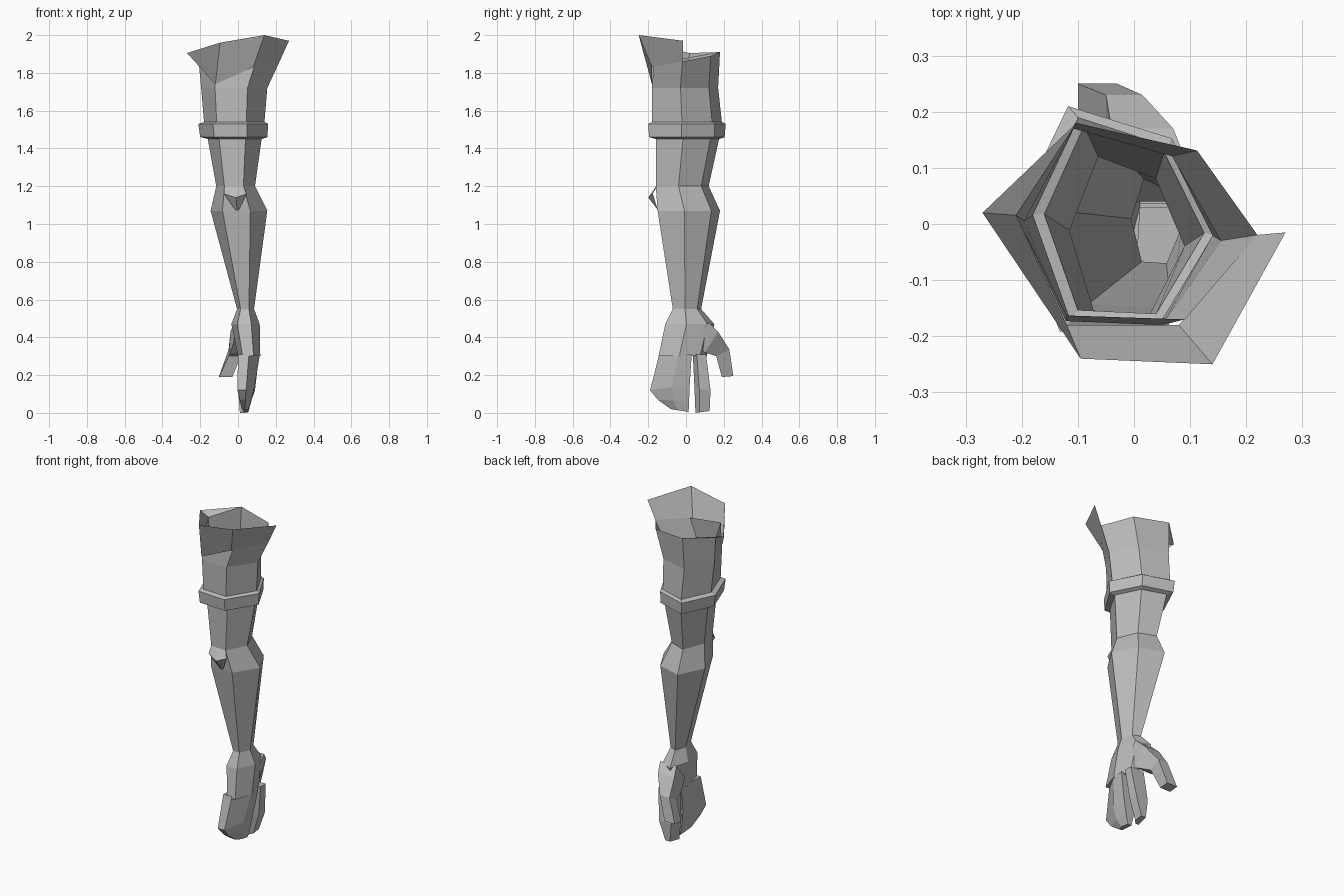
import bpy
import bmesh
from mathutils import Vector

cube = bpy.data.objects.get("Cube")
if cube:
    bpy.data.objects.remove(cube, do_unlink=True)

# One plain grey for the whole arm
GREY = (0.5, 0.5, 0.5, 1.0)
grey = bpy.data.materials.new("plain_grey")
grey.use_nodes = True
grey.diffuse_color = GREY
grey.node_tree.nodes["Principled BSDF"].inputs["Base Color"].default_value = GREY


def finish(name, bm):
    """Turn a bmesh into a flat-shaded object."""
    bmesh.ops.recalc_face_normals(bm, faces=bm.faces[:])
    mesh = bpy.data.meshes.new(name)
    bm.to_mesh(mesh)
    bm.free()
    mesh.materials.append(grey)
    obj = bpy.data.objects.new(name, mesh)
    bpy.context.scene.collection.objects.link(obj)
    return obj


def loft(name, rings, closed=True, cap_start=False, cap_end=False):
    """Bridge equal-length point rings with quads, optionally capping the ends."""
    bm = bmesh.new()
    rows = [[bm.verts.new(point) for point in ring] for ring in rings]
    count = len(rows[0])
    for upper, lower in zip(rows, rows[1:]):
        for i in range(count if closed else count - 1):
            j = (i + 1) % count
            bm.faces.new((upper[i], upper[j], lower[j], lower[i]))
    if cap_start:
        bm.faces.new(rows[0])
    if cap_end:
        bm.faces.new(rows[-1])
    return finish(name, bm)


# Shared six-sided cross-section as fractions of the ring's width and depth:
# left, front left, front right, right, back right, back left
SECTION = ((0, .53), (.21, .02), (.7, 0), (1, .43), (.75, .86), (.25, 1))


def hexagon(z, left, right, front, back):
    return [Vector((left + u * (right - left), front + v * (back - front), z))
            for u, v in SECTION]


def raised(ring, heights):
    """Give each corner of a ring its own height."""
    return [Vector((p.x, p.y, z)) for p, z in zip(ring, heights)]


# Ring levels shared by neighbouring parts
sleeve_hem = hexagon(1.54, -.18, .14, -.18, .19)
band_top = hexagon(1.53, -.21, .16, -.2, .21)
band_bottom = hexagon(1.46, -.2, .155, -.195, .205)
arm_top = hexagon(1.45, -.16, .125, -.16, .175)
elbow_top = hexagon(1.2, -.115, .09, -.16, .12)
elbow_bottom = hexagon(1.07, -.145, .155, -.15, .18)
wrist = hexagon(.55, -.005, .085, -.07, .08)

# Sleeve, open at the top, with a flared uneven rim
sleeve_rim = raised(hexagon(1.88, -.21, .22, -.17, .18),
                    (1.88, 1.88, 1.85, 1.86, 1.89, 1.91))
sleeve_mid = hexagon(1.72, -.195, .155, -.18, .17)
loft("sleeve", [sleeve_rim, sleeve_mid, sleeve_hem])

# Standing collar around the front half of the rim
collar_base = [sleeve_rim[5], sleeve_rim[0], Vector((-.12, -.18, 1.74)),
               Vector((.08, -.18, 1.83)), sleeve_rim[3]]
collar_edge = [sleeve_rim[5], Vector((-.27, .02, 1.905)), Vector((-.095, -.24, 1.96)),
               Vector((.14, -.25, 2)), Vector((.27, -.015, 1.97))]
loft("collar", [collar_edge, collar_base], closed=False)

# Raised band at the sleeve hem
loft("sleeve_band", [sleeve_hem, band_top, band_bottom, arm_top])

# Upper arm, elbow and forearm
loft("upper_arm", [arm_top, elbow_top])
loft("elbow", [elbow_top, elbow_bottom])
loft("forearm", [elbow_bottom, wrist])

# Pointed guard on the front of the elbow
guard_top = [elbow_top[1], (elbow_top[1] + elbow_top[2]) / 2, elbow_top[2]]
guard_ridge = [Vector((-.075, -.175, 1.16)), Vector((-.01, -.2, 1.14)),
               Vector((.045, -.175, 1.16))]
guard_tip = [Vector((x, -.15, 1.075)) for x in (-.015, -.005, .005)]
loft("elbow_guard", [guard_top, guard_ridge, guard_tip], closed=False)

# Palm
loft("palm", [wrist, hexagon(.47, -.035, .115, -.11, .15),
              hexagon(.3, 0, .118, -.145, .11)], cap_end=True)


def finger_ring(inner, outer, front, back, z_front, z_back, bevel):
    """Five-sided ring with a slanted outer front corner, tilted front to back."""
    def point(x, y):
        t = (y - front) / (back - front)
        return Vector((x, y, z_front + t * (z_back - z_front)))
    shoulder = front + bevel * (back - front)
    middle = inner + .5 * (outer - inner)
    return [point(inner, front), point(middle, front), point(outer, shoulder),
            point(outer, back), point(inner + .01, back)]


# Joined outer fingers, curling to a rounded tip
loft("joined_fingers", [
    finger_ring(0, .116, -.142, .03, .31, .31, .6),
    finger_ring(-.003, .088, -.19, .02, .12, .15, .55),
    finger_ring(.008, .07, -.15, .016, .07, .06, .5),
    finger_ring(.02, .055, -.08, .014, .02, .005, .4),
], cap_start=True, cap_end=True)

# Separate index finger
loft("index_finger", [
    finger_ring(.01, .112, .036, .106, .31, .31, .3),
    finger_ring(0, .09, .045, .13, .13, .12, .3),
    finger_ring(.01, .052, .05, .125, 0, .01, .3),
], cap_start=True, cap_end=True)


def thumb_ring(palm_side, back_side, inner, outer, z_inner, z_outer):
    return [Vector((palm_side, inner, z_inner)), Vector((back_side, inner, z_inner)),
            Vector((back_side, outer, z_outer)), Vector((palm_side, outer, z_outer))]


# Thumb, bent at the knuckle
loft("thumb", [
    thumb_ring(-.02, .09, .04, .12, .38, .48),
    thumb_ring(-.04, .07, .1, .17, .32, .43),
    thumb_ring(-.05, .015, .16, .23, .3, .335),
    thumb_ring(-.1, -.03, .19, .25, .19, .195),
], cap_start=True, cap_end=True)
